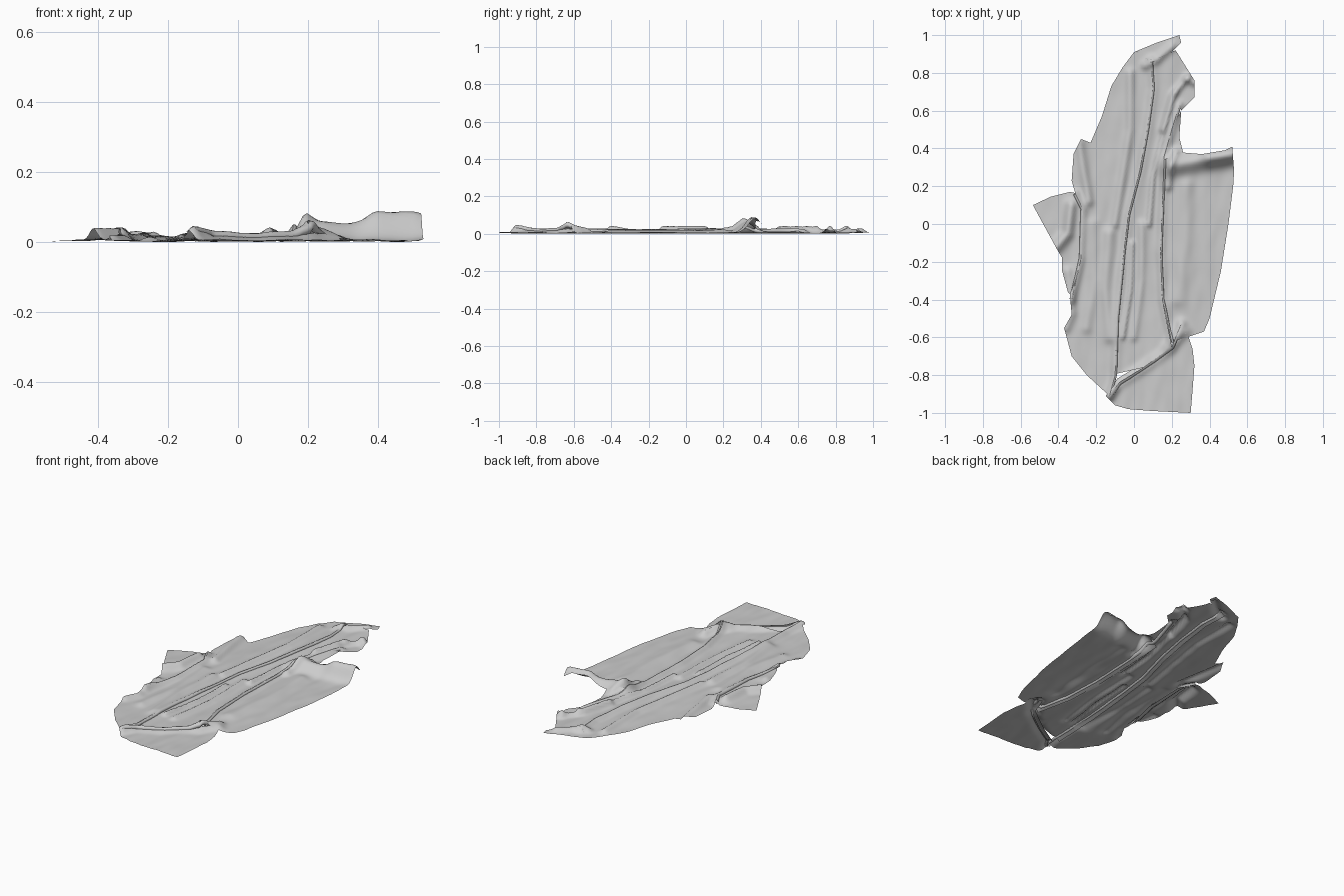
import bpy, bmesh, math
from mathutils import Vector, noise
from mathutils.geometry import delaunay_2d_cdt

if "Cube" in bpy.data.objects:
    bpy.data.objects.remove(bpy.data.objects["Cube"])

STEP = 0.013

# Fold lines shared by neighbouring panels (top to bottom)
SPINE = [(0.09, 0.87), (0.1, 0.72), (0.07, 0.5), (0.03, 0.28), (-0.03, 0.05),
         (-0.06, -0.2), (-0.09, -0.5), (-0.1, -0.8), (-0.13, -0.91)]
SEAM = [(0.24, 0.63), (0.2, 0.5), (0.16, 0.36), (0.15, 0.1), (0.14, -0.15),
        (0.15, -0.4), (0.2, -0.63)]
HEM = [(-0.13, -0.91), (-0.08, -0.84), (0.05, -0.76), (0.2, -0.65), (0.25, -0.53)]
LEFT_FOLD = [(-0.31, 0.16), (-0.27, 0.08), (-0.28, -0.18), (-0.33, -0.4)]

# Soft creases: path, height, width
CREASES = [
    ([(0.2, 0.31), (0.38, 0.345), (0.53, 0.37)], 0.05, 0.05),
    ([(0.4, 0.355), (0.5, 0.37)], 0.034, 0.045),
    ([(-0.02, 0.8), (-0.02, 0.5), (-0.06, 0.25), (-0.1, 0.0)], 0.018, 0.022),
    ([(-0.13, -0.05), (-0.15, -0.35), (-0.13, -0.6)], 0.017, 0.03),
    ([(-0.22, 0.0), (-0.21, -0.3), (-0.25, -0.55)], 0.014, 0.03),
    ([(-0.29, 0.43), (-0.27, 0.3), (-0.24, 0.12)], 0.022, 0.025),
    ([(-0.41, -0.12), (-0.35, -0.05), (-0.33, 0.1)], 0.034, 0.03),
    ([(0.22, 0.7), (0.16, 0.5), (0.1, 0.25), (0.08, 0.0)], 0.02, 0.014),
    ([(0.29, 0.78), (0.2, 0.68), (0.15, 0.5)], 0.02, 0.016),
    ([(0.28, 0.77), (0.32, 0.75)], 0.022, 0.02),
    ([(0.04, 0.0), (0.04, -0.3), (0.0, -0.6)], 0.014, 0.02),
    ([(-0.01, -0.1), (-0.02, -0.35), (-0.06, -0.6)], 0.018, 0.012),
    ([(0.28, 0.2), (0.27, -0.1), (0.23, -0.4)], 0.014, 0.04),
    ([(-0.36, -0.55), (-0.33, -0.47), (-0.35, -0.25)], 0.018, 0.025),
    ([(0.22, 0.38), (0.19, 0.3), (0.18, 0.2)], 0.025, 0.022),
    (SPINE, 0.018, 0.022),
    (SEAM, 0.02, 0.022),
    (HEM, 0.024, 0.025),
    ([(0.18, -0.65), (0.27, -0.57)], 0.02, 0.03),
    (LEFT_FOLD, 0.022, 0.022),
    ([(0.06, 0.84), (0.12, 0.87), (0.2, 0.94)], 0.02, 0.022),
]


def path_distance(x, y, path):
    best = 9.0
    for (ax, ay), (bx, by) in zip(path, path[1:]):
        dx, dy = bx - ax, by - ay
        t = max(0, min(1, ((x - ax) * dx + (y - ay) * dy) / (dx * dx + dy * dy)))
        best = min(best, math.hypot(x - ax - t * dx, y - ay - t * dy))
    return best


def height(x, y):
    z = 0.005 + 0.007 * noise.noise(Vector((x * 9, y * 2.5, 0.3)))
    z += 0.003 * noise.noise(Vector((x * 22, y * 8, 4.1)))
    for path, h, w in CREASES:
        d = path_distance(x, y, path)
        if d < 3 * w:
            z += h * math.exp(-(d / w) ** 2)
    return z


def shift(path, dx, dy=0):
    return [(x + dx, y + dy) for x, y in path]


def add_object(name, verts, faces):
    me = bpy.data.meshes.new(name)
    me.from_pydata(verts, [], faces)
    bm = bmesh.new()
    bm.from_mesh(me)
    bmesh.ops.delete(bm, geom=[v for v in bm.verts if not v.link_faces], context='VERTS')
    for f in bm.faces:
        f.smooth = True
        f.normal_update()
    down = [f for f in bm.faces if f.normal.z < 0]
    if len(down) > len(bm.faces) / 2:
        bmesh.ops.reverse_faces(bm, faces=bm.faces[:])
    bm.to_mesh(me)
    bm.free()
    bpy.context.collection.objects.link(bpy.data.objects.new(name, me))


def resample(path, closed=False):
    out = []
    ends = path[1:] + path[:1] if closed else path[1:]
    for a, b in zip(path, ends):
        n = max(1, round(math.dist(a, b) / STEP))
        out += [Vector(a).lerp(Vector(b), i / n) for i in range(n)]
    return out if closed else out + [Vector(path[-1])]


def panel(name, outline, tucked=(), layer=0.0):
    """Crumpled sheet; it drops to the ground along its tucked path."""
    pts = resample(outline, True)
    n = len(pts)
    edges = [(i, (i + 1) % n) for i in range(n)]
    xs, ys = [p.x for p in pts], [p.y for p in pts]
    for j in range(int((max(ys) - min(ys)) / STEP)):
        for i in range(int((max(xs) - min(xs)) / STEP)):
            pts.append(Vector((min(xs) + (i + 0.37 + 0.5 * (j % 2)) * STEP,
                               min(ys) + (j + 0.41) * STEP)))
    verts, _, faces, *_ = delaunay_2d_cdt(pts, edges, [], 1, 1e-5)
    co = []
    for v in verts:
        z = height(v.x, v.y) + layer
        if tucked:
            d = path_distance(v.x, v.y, tucked)
            z *= 0.15 + 0.85 * min(1, d / 0.055)
        co.append((v.x, v.y, max(0.0, z)))
    add_object(name, co, faces)


def rolled_fold(name, path, side, radius):
    """Rounded lip joining the upper layer of a fold to the lower one."""
    pts = resample(path)
    verts, faces, k = [], [], 7
    for i, p in enumerate(pts):
        t = (pts[min(i + 1, len(pts) - 1)] - pts[max(i - 1, 0)]).normalized()
        out = Vector((t.y, -t.x)) * side
        top = height(p.x, p.y)
        r = min(radius, top * 0.45)
        for j in range(k):
            a = math.pi * (0.5 - j / (k - 1))
            q = p + out * (r * math.cos(a))
            verts.append((q.x, q.y, top - r + r * math.sin(a)))
    for i in range(len(pts) - 1):
        for j in range(k - 1):
            a = i * k + j
            faces.append((a, a + 1, a + k + 1, a + k))
    add_object(name, verts, faces)


# Left panel, its right edge lying over the middle strip
panel("left_panel", SPINE + [(-0.25, -0.8), (-0.33, -0.7), (-0.37, -0.55), (-0.33, -0.48),
      (-0.34, -0.37), (-0.31, -0.3), (-0.28, -0.18), (-0.27, 0.08), (-0.31, 0.16),
      (-0.33, 0.23), (-0.32, 0.37), (-0.28, 0.45), (-0.23, 0.43), (-0.17, 0.57),
      (-0.12, 0.73), (-0.06, 0.83), (0, 0.91), (0.06, 0.88)])

# Middle strip, tucked below the left panel
inner = shift(SPINE[:-1], -0.025)
panel("middle_strip", inner + [(0.05, -0.76), (0.2, -0.65)] + SEAM[-2::-1] +
      [(0.25, 0.6), (0.32, 0.67), (0.32, 0.76), (0.22, 0.92), (0.13, 0.88)], inner)

# Right panel with the raised upper corner
seam_under = shift(SEAM[2:], -0.025)
panel("right_panel", seam_under + [(0.28, -0.6), (0.37, -0.57), (0.4, -0.5), (0.46, -0.25),
      (0.5, 0.0), (0.525, 0.2), (0.53, 0.28), (0.52, 0.41), (0.48, 0.39), (0.36, 0.37),
      (0.24, 0.38)], seam_under)
panel("upper_seam_gusset", [(0.16, 0.34), (0.26, 0.38), (0.24, 0.46), (0.25, 0.6), (0.2, 0.5)])

# Bottom flap tucked under the hem
hem_under = shift(HEM[1:], -0.01, 0.02)
panel("bottom_flap", hem_under + [(0.29, -0.6), (0.31, -0.66), (0.32, -0.75), (0.31, -0.88),
      (0.3, -1.0), (0.1, -0.99), (-0.03, -0.98), (-0.1, -0.96), (-0.15, -0.91)], hem_under)

# Left corner flap and the narrow strip below it
fold_under = shift(LEFT_FOLD, 0.02)
panel("left_flap", fold_under + [(-0.35, -0.36), (-0.38, -0.25), (-0.38, -0.18),
      (-0.41, -0.13), (-0.47, -0.02), (-0.535, 0.1), (-0.44, 0.145), (-0.34, 0.17)], fold_under)

# Top corner fold
panel("top_fold", [(0.05, 0.86), (0.12, 0.86), (0.21, 0.92), (0.25, 0.96), (0.24, 1.0),
      (0.12, 0.96), (0.0, 0.91)])

# Rolled lips along the folds
rolled_fold("spine_lip", SPINE, -1, 0.01)
rolled_fold("seam_lip", SEAM, -1, 0.012)
rolled_fold("hem_lip", HEM, 1, 0.014)
rolled_fold("left_lip", LEFT_FOLD, 1, 0.012)
